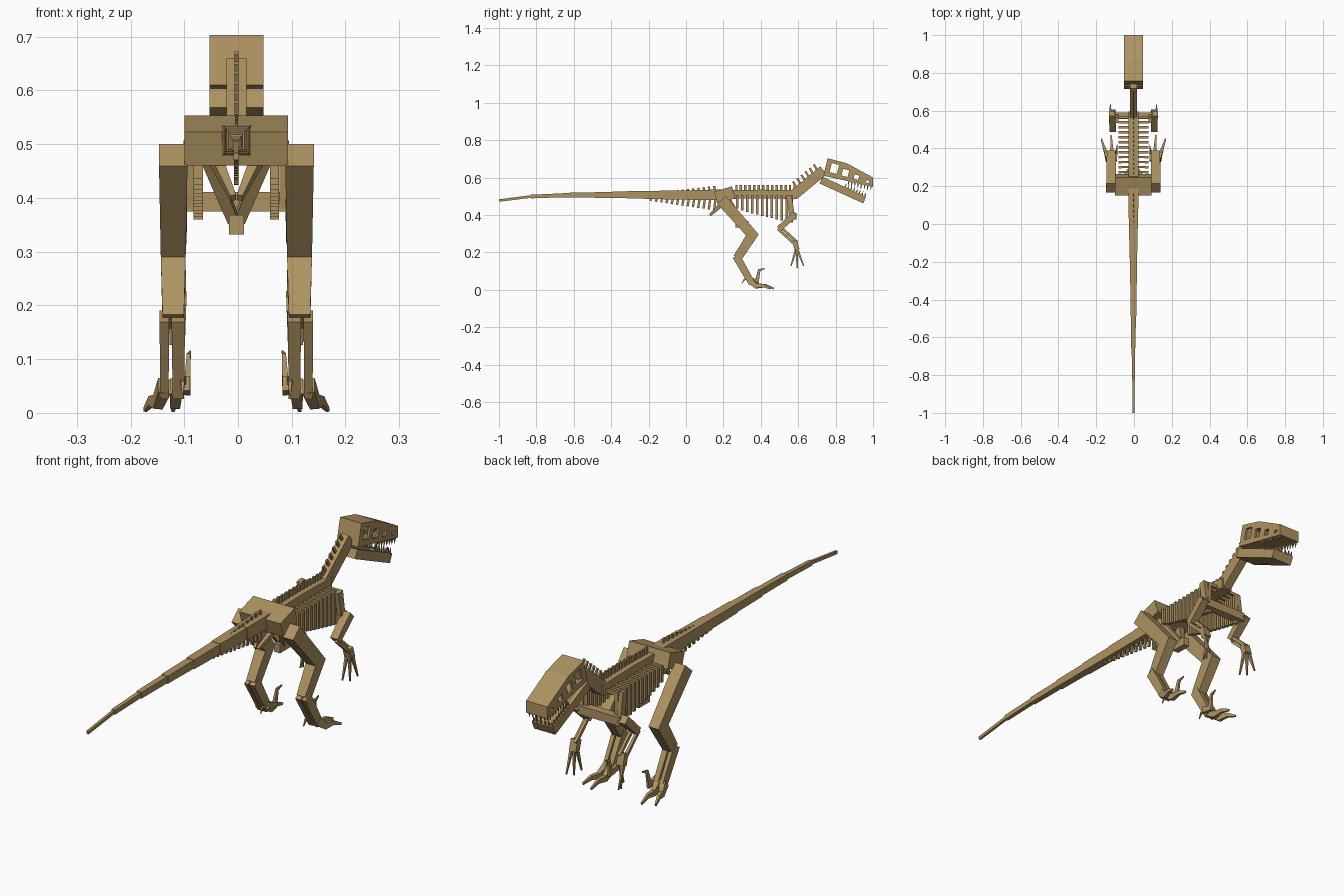
import bpy, bmesh
from mathutils import Vector

if "Cube" in bpy.data.objects:
    bpy.data.objects.remove(bpy.data.objects["Cube"], do_unlink=True)

bone = bpy.data.materials.new("tan bone")
bone.use_nodes = True
bone.diffuse_color = (0.42, 0.29, 0.12, 1)
bone.node_tree.nodes["Principled BSDF"].inputs["Base Color"].default_value = bone.diffuse_color


def finish(name, bm, mirror=False):
    """Turn a bmesh into a named object, optionally mirrored left to right."""
    bmesh.ops.recalc_face_normals(bm, faces=bm.faces)
    mesh = bpy.data.meshes.new(name)
    bm.to_mesh(mesh)
    bm.free()
    mesh.materials.append(bone)
    part = bpy.data.objects.new(name, mesh)
    part.location.x = -0.003
    bpy.context.collection.objects.link(part)
    if mirror:
        part.modifiers.new("mirror", "MIRROR").use_mirror_merge = False
    return part


def mix(start, end, factor):
    return start + (end - start) * factor


def steps(count):
    """Evenly spaced factors from zero to one."""
    return [index / (count - 1) for index in range(count)]


def chain(bm, x, path, width, depth, taper=1, end_x=None):
    """Loft a mitred rectangular bar along a side path of (y, z) points."""
    end_x = x if end_x is None else end_x
    factors = steps(len(path))
    points = [Vector((mix(x, end_x, t), y, z)) for t, (y, z) in zip(factors, path)]
    directions = [(b - a).normalized() for a, b in zip(points, points[1:])]
    rings = []
    for index, (point, factor) in enumerate(zip(points, factors)):
        before = directions[max(index - 1, 0)]
        after = directions[min(index, len(directions) - 1)]
        tangent = (before + after).normalized()
        side = Vector((1, 0, 0))
        side = (side - tangent * side.dot(tangent)).normalized()
        scale = mix(1, taper, factor) / 2
        across = side * width * scale
        upward = tangent.cross(side) * depth * scale / tangent.dot(before)
        corners = (-across - upward, across - upward, across + upward, upward - across)
        rings.append([bm.verts.new(point + corner) for corner in corners])
    for ring, following in zip(rings, rings[1:]):
        for k in range(len(ring)):
            bm.faces.new((ring[k], ring[k - 1], following[k - 1], following[k]))
    bm.faces.new(rings[0])
    bm.faces.new(rings[-1])


def bar(name, x, path, width, depth, taper=1, end_x=None):
    """Make one bar an object; bars off the centre line are mirrored."""
    bm = bmesh.new()
    chain(bm, x, path, width, depth, taper, end_x)
    return finish(name, bm, x != 0)


def prism(bm, outline, left, right):
    """Extrude a side outline of (y, z) points across x."""
    near = [bm.verts.new((left, y, z)) for y, z in outline]
    far = [bm.verts.new((right, y, z)) for y, z in outline]
    bm.faces.new(near)
    bm.faces.new(far)
    for k in range(len(outline)):
        bm.faces.new((near[k - 1], near[k], far[k], far[k - 1]))


def solid(name, outline, half_width):
    bm = bmesh.new()
    prism(bm, outline, -half_width, half_width)
    return finish(name, bm)


# Tail: seven segments, thinner and drooping toward the tip
bm = bmesh.new()
joints = [(mix(0.2, -1, t), 0.507 - 0.03 * t ** 8) for t in steps(8)]
for t, start, end in zip(steps(7), joints, joints[1:]):
    width = mix(0.054, 0.011, t)
    chain(bm, 0, [start, end], width, width + 0.003, 0.92)
finish("tail", bm)

# Tail spines: chevrons below, short blades above
bm = bmesh.new()
for t in steps(13):
    y = mix(-0.18, 0.16, t)
    chain(bm, 0, [(y, 0.5), (y - 0.01, mix(0.475, 0.425, t))], 0.008, 0.012)
    chain(bm, 0, [(y, 0.5), (y - 0.01, mix(0.515, 0.555, t))], 0.006, 0.012)
finish("tail_spines", bm)

# Backbone, neck and their spines
bar("backbone", 0, [(0.2, 0.508), (0.4, 0.512), (0.595, 0.508)], 0.052, 0.046)
neck_start, neck_end = Vector((0.58, 0.51)), Vector((0.735, 0.638))
bar("neck", 0, [neck_start, neck_end], 0.037, 0.055)
bm = bmesh.new()
for t in steps(14):
    y = mix(0.27, 0.58, t)
    chain(bm, 0, [(y, 0.52), (y, 0.56)], 0.007, 0.013)
for t in steps(8)[1:-1]:
    foot = neck_start.lerp(neck_end, t)
    chain(bm, 0, [foot, foot + Vector((-0.03, 0.05))], 0.007, 0.011)
finish("back_spines", bm)

# Ribs: out from the backbone, then down
bm = bmesh.new()
for t in steps(12):
    y = mix(0.275, 0.565, t)
    chain(bm, 0.045, [(y - 0.006, 0.497), (y + 0.006, 0.497)], 0.065, 0.013)
    chain(bm, 0.071, [(y, 0.503), (y, mix(0.435, 0.36, t ** 0.8))], 0.017, 0.013)
finish("ribs", bm, True)

# Pelvis with the lower hip bones
solid("pelvis", [(0.15, 0.523), (0.245, 0.553), (0.265, 0.49), (0.17, 0.46)], 0.0965)
bar("front_hip_bone", 0.055, [(0.225, 0.48), (0.3, 0.36)], 0.025, 0.03, 0.8, 0.006)
bar("hip_bone_foot", 0, [(0.265, 0.35), (0.335, 0.35)], 0.028, 0.036)
bar("rear_hip_bone", 0.04, [(0.21, 0.475), (0.13, 0.4)], 0.022, 0.028, 0.5, 0.006)

# Legs and feet
bar("thigh_and_shin", 0.1175, [(0.19, 0.48), (0.355, 0.293), (0.275, 0.17)], 0.053, 0.062, 0.75)
bm = bmesh.new()
for x, width in ((0.134, 0.018), (0.108, 0.025)):
    chain(bm, x, [(0.268, 0.18), (0.352, 0.035)], width, 0.042, 0.85)
finish("foot_bones", bm, True)
bm = bmesh.new()
for x, end_x, reach in ((0.134, 0.17, 0.11), (0.112, 0.118, 0.13)):
    path = [(0.34 + reach * t, z) for t, z in zip(steps(4), (0.05, 0.02, 0.022, 0.006))]
    chain(bm, x, path, 0.024, 0.034, 0.25, end_x)
finish("toes", bm, True)
bar("raised_claw", 0.094, [(0.335, 0.055), (0.38, 0.045), (0.392, 0.105), (0.42, 0.113)],
    0.016, 0.028, 0.2, 0.086)
bar("rear_claw", 0.1, [(0.335, 0.06), (0.312, 0.055), (0.298, 0.033)], 0.012, 0.014, 0.2)

# Shoulders and arms
bar("shoulder_blade", 0.089, [(0.55, 0.505), (0.568, 0.385)], 0.018, 0.03)
bar("chest_bar", 0, [(0.555, 0.393), (0.59, 0.393)], 0.2, 0.036)
bar("upper_arm", 0.11, [(0.583, 0.405), (0.497, 0.325)], 0.038, 0.034, 0.9)
bm = bmesh.new()
for x, shift in ((0.102, 0.006), (0.119, -0.006)):
    chain(bm, x, [(0.497 + shift, 0.332 + shift), (0.59 + shift, 0.247 + shift)], 0.012, 0.014)
finish("forearm", bm, True)
bm = bmesh.new()
chain(bm, 0.11, [(0.58, 0.262), (0.594, 0.215)], 0.032, 0.026)
for side in (-1, 0, 1):
    tip_y, tip_z = 0.595 + 0.034 * side, 0.115 + 0.012 * abs(side)
    chain(bm, 0.11 + 0.012 * side, [(0.592, 0.225), (tip_y, tip_z)], 0.011, 0.015, 0.4)
finish("hand", bm, True)

# Skull: hollow box with openings through both cheeks
profile = [Vector(p) for p in ((0.757, 0.703), (0.86, 0.676), (1, 0.6), (1, 0.55), (0.735, 0.61))]
skull = solid("skull", profile, 0.05)
middle = sum(profile, Vector((0, 0))) / len(profile)
cavity = solid("skull_cavity_cutter", [middle.lerp(p, 0.87) for p in profile], 0.04)
bm = bmesh.new()
for t in steps(4):
    y, z, half = mix(0.793, 0.97, t), mix(0.648, 0.578, t), mix(0.02, 0.009, t)
    chain(bm, 0, [(y - half, z + half / 4), (y + half, z - half / 4)], 0.2, mix(0.05, 0.012, t))
openings = finish("skull_opening_cutter", bm)
for cutter in (cavity, openings):
    cutter.hide_render = True
    cutter.hide_set(True)
    cut = skull.modifiers.new("cut", "BOOLEAN")
    cut.operation, cut.solver, cut.object = "DIFFERENCE", "EXACT", cutter

# Lower jaw: two rails, a hinge block, a chin and a thin floor
hinge, chin = Vector((0.722, 0.586)), Vector((0.955, 0.48))
bm = bmesh.new()
for x in (-0.041, 0.041):
    chain(bm, x, [hinge, chin], 0.018, 0.039)
for start, end in ((0, 0.15), (0.87, 1)):
    chain(bm, 0, [hinge.lerp(chin, start), hinge.lerp(chin, end)], 0.098, 0.038)
below = Vector((-0.005, -0.012))
chain(bm, 0, [hinge + below, chin + below], 0.09, 0.012)
finish("lower_jaw", bm)

# Teeth: small four-sided spikes along the sides and front of both jaws
bm = bmesh.new()
sides = [(0.043, t) for t in steps(8)]
front = [(x, 1) for x in (0.01, 0.028)]
for x, t in sides + front:
    y, z = mix(0.87, 0.99, t), mix(0.582, 0.556, t)
    chain(bm, x, [(y, z), (y - 0.004, z - 0.028)], 0.008, 0.01, 0.1)
    y, z = mix(0.85, 0.955, t), mix(0.545, 0.497, t)
    chain(bm, x, [(y, z), (y + 0.008, z + 0.024)], 0.008, 0.01, 0.1)
finish("teeth", bm, True)
